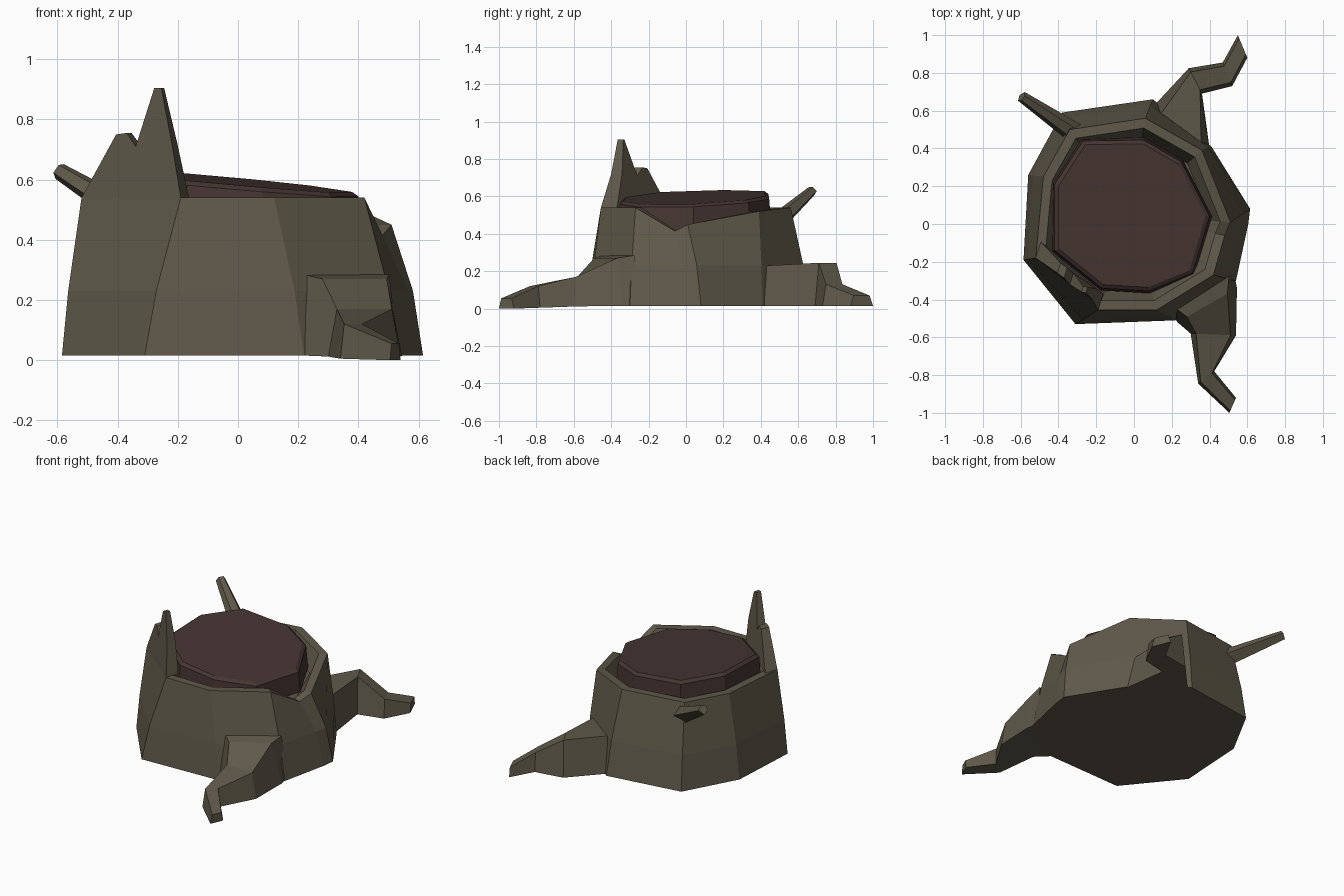
import bpy, bmesh
from mathutils import Vector


def material(name, rgb):
    m = bpy.data.materials.new(name)
    m.diffuse_color = (*rgb, 1)
    return m


BARK = material("bark", (0.115, 0.10, 0.068))
WOOD = material("heartwood", (0.06, 0.036, 0.032))


def loft(name, rings, mat):
    """Skin a list of equal-length point rings and cap both ends."""
    bm = bmesh.new()
    vs = [[bm.verts.new(p) for p in r] for r in rings]
    n = len(rings[0])
    for a, b in zip(vs, vs[1:]):
        for i in range(n):
            j = (i + 1) % n
            bm.faces.new((a[i], a[j], b[j], b[i]))
    bm.faces.new(vs[0][::-1])
    bm.faces.new(vs[-1])
    bmesh.ops.recalc_face_normals(bm, faces=bm.faces)
    me = bpy.data.meshes.new(name)
    bm.to_mesh(me)
    bm.free()
    ob = bpy.data.objects.new(name, me)
    bpy.context.collection.objects.link(ob)
    me.materials.append(mat)
    return ob


def scaled(ring, s, dz=0.0, z=None):
    """Shrink a ring in plan about the stump's middle."""
    c = Vector((-0.02, 0.04))
    return [(c.x + (p[0] - c.x) * s, c.y + (p[1] - c.y) * s,
             p[2] + dz if z is None else z) for p in ring]


# Stump: ground outline, bulging waist, notched rim, hollow top
base = [(x, y, 0.015) for x, y in (
    (0.615, 0.08), (0.41, 0.41), (0.10, 0.66), (-0.38, 0.59), (-0.56, 0.26),
    (-0.585, -0.19), (-0.31, -0.53), (0.22, -0.51), (0.54, -0.30), (0.605, 0.0))]
rim = [(0.51, 0.01, 0.45), (0.36, 0.39, 0.52), (0.06, 0.56, 0.54),
       (-0.34, 0.50, 0.54), (-0.48, 0.25, 0.54), (-0.52, -0.18, 0.54),
       (-0.19, -0.455, 0.54), (0.12, -0.455, 0.54), (0.42, -0.27, 0.54),
       (0.48, -0.06, 0.415)]
waist = [(a[0] * .68 + b[0] * .32, a[1] * .68 + b[1] * .32, 0.23)
         for a, b in zip(base, rim)]
loft("stump_bark", [base, waist, rim, scaled(rim, 0.9), scaled(rim, 0.8, z=0.40)], BARK)

# Heartwood plug with a tilted top
plan = [(-0.42, 0.21), (-0.27, 0.44), (0.05, 0.445), (0.25, 0.33), (0.40, 0.04),
        (0.31, -0.26), (0.08, -0.355), (-0.17, -0.34), (-0.42, -0.14)]
plug_top = [(x, y, 0.592 - 0.085 * x + 0.03 * y) for x, y in plan]
loft("heartwood", [scaled(plug_top, 1.03, z=0.42), scaled(plug_top, 1.0, dz=-0.015),
                   scaled(plug_top, 0.95)], WOOD)

# Splintered wall standing on the front left of the rim
splinter = [(-0.52, -0.18, 0.54), (-0.405, -0.26, 0.75), (-0.37, -0.285, 0.755),
            (-0.34, -0.32, 0.71), (-0.278, -0.36, 0.905), (-0.255, -0.365, 0.905),
            (-0.22, -0.40, 0.72), (-0.19, -0.455, 0.54)]
inner = []
for x, y, z in splinter:
    t = 0.09 - 0.16 * (z - 0.54)
    inner.append((x + 0.3 * t, y + 0.95 * t, z))
loft("splinter", [splinter, inner], BARK)


# Roots: each section is left edge, right edge, height, top inset, foot height
def root(name, sections):
    rings = []
    for lx, ly, rx, ry, h, inset, foot in sections:
        l, r = Vector((lx, ly, foot)), Vector((rx, ry, foot))
        up = Vector((0, 0, h - foot))
        rings.append([l, r, r.lerp(l, inset) + up, l.lerp(r, inset) + up])
    loft(name, rings, BARK)


root("front_root", [
    (0.19, -0.46, 0.53, -0.26, 0.285, 0.08, 0.015),
    (0.23, -0.52, 0.545, -0.34, 0.27, 0.16, 0.015),
    (0.30, -0.58, 0.54, -0.59, 0.17, 0.12, 0.012),
    (0.34, -0.845, 0.425, -0.78, 0.12, 0.15, 0.005),
    (0.505, -1.0, 0.54, -0.92, 0.055, 0.15, 0.0)])
root("back_root", [
    (0.10, 0.62, 0.40, 0.40, 0.23, 0.15, 0.015),
    (0.29, 0.825, 0.36, 0.69, 0.245, 0.15, 0.015),
    (0.47, 0.855, 0.52, 0.73, 0.13, 0.15, 0.015),
    (0.55, 1.0, 0.60, 0.88, 0.07, 0.15, 0.015)])

# Broken branch stub at the back left
start, end = Vector((-0.31, 0.48, 0.45)), Vector((-0.595, 0.675, 0.628))
axis = (end - start).normalized()
side = axis.cross(Vector((0, 0, 1))).normalized()
up = side.cross(axis)
loft("branch_stub", [
    [c + side * a * r + up * b * r for a, b in
     ((1, 0), (0.4, 0.9), (-0.6, 0.8), (-1, -0.2), (0, -1))]
    for c, r in ((start, 0.055), (end, 0.029))], BARK)
